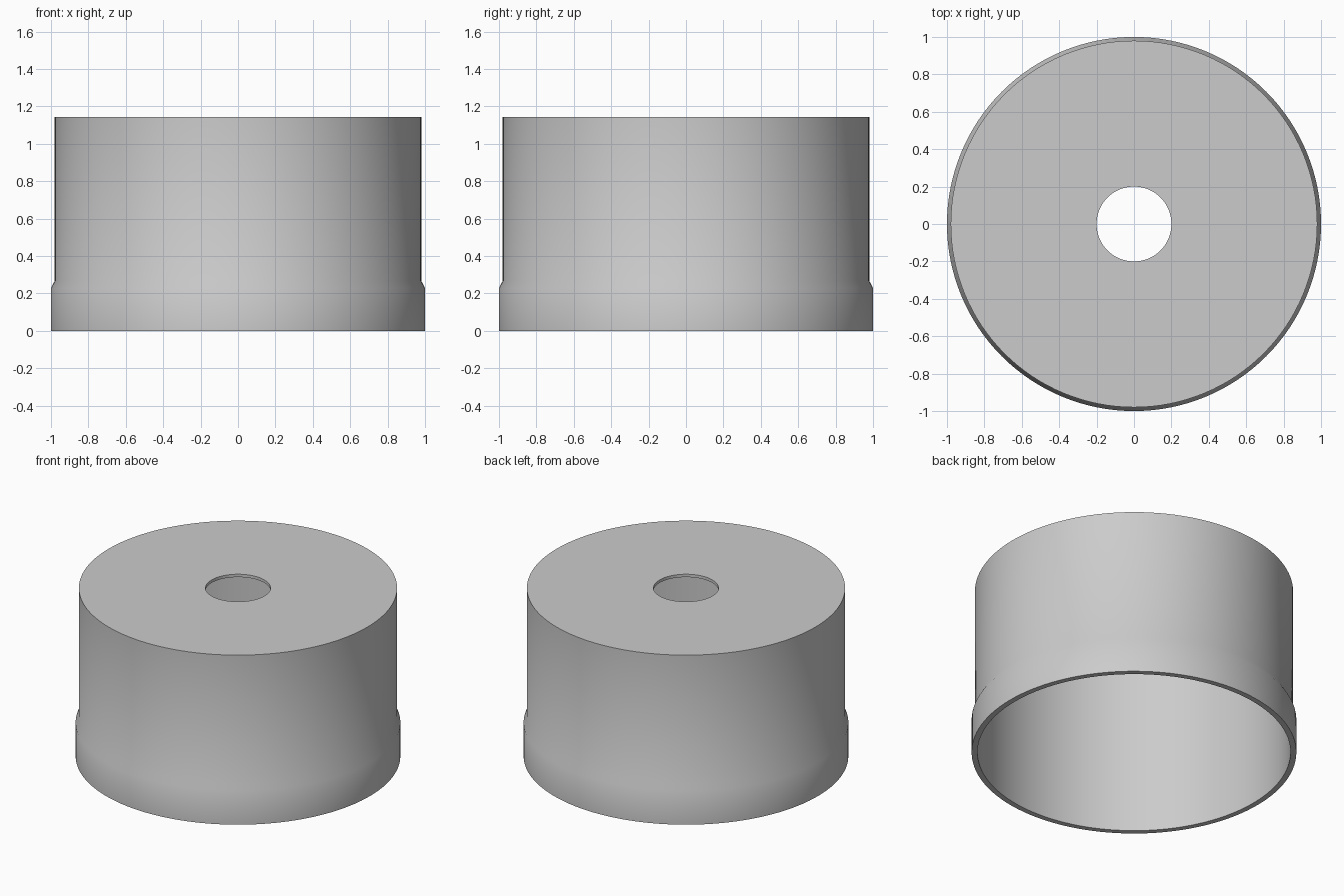
import bpy
import bmesh
import math

old = bpy.data.objects.get("Cube")
if old:
    bpy.data.objects.remove(old, do_unlink=True)

# Single plain grey
grey = bpy.data.materials.new("plain_grey")
grey.use_nodes = True
color = (0.6, 0.6, 0.6, 1)
grey.diffuse_color = color
grey.node_tree.nodes["Principled BSDF"].inputs["Base Color"].default_value = color


def lathe(name, profile, steps=128):
    """Spin a closed (radius, height) profile around the z axis."""
    bm = bmesh.new()
    verts = [bm.verts.new((r, 0, z)) for r, z in profile]
    edges = [bm.edges.new((a, b)) for a, b in zip(verts, verts[1:] + verts[:1])]
    bmesh.ops.spin(bm, geom=verts + edges, cent=(0, 0, 0), axis=(0, 0, 1),
                   angle=math.tau, steps=steps)
    bmesh.ops.remove_doubles(bm, verts=bm.verts, dist=1e-4)
    bmesh.ops.recalc_face_normals(bm, faces=bm.faces)
    mesh = bpy.data.meshes.new(name)
    bm.to_mesh(mesh)
    bm.free()
    mesh.materials.append(grey)
    obj = bpy.data.objects.new(name, mesh)
    bpy.context.collection.objects.link(obj)
    return obj


# Hollow cap: flared rim, chamfer, straight wall, thin lid with a round hole
RIM, WALL, INNER, HOLE = 1.0, 0.98, 0.964, 0.2
TOP, LID = 1.143, 0.02
cap = lathe("hollow_cap", [
    (INNER, 0), (RIM, 0), (RIM, 0.23), (WALL, 0.267),
    (WALL, TOP), (HOLE, TOP), (HOLE, TOP - LID), (INNER, TOP - LID),
])

bpy.ops.object.select_all(action="DESELECT")
cap.select_set(True)
bpy.context.view_layer.objects.active = cap
bpy.ops.object.shade_smooth_by_angle(angle=math.radians(35))
